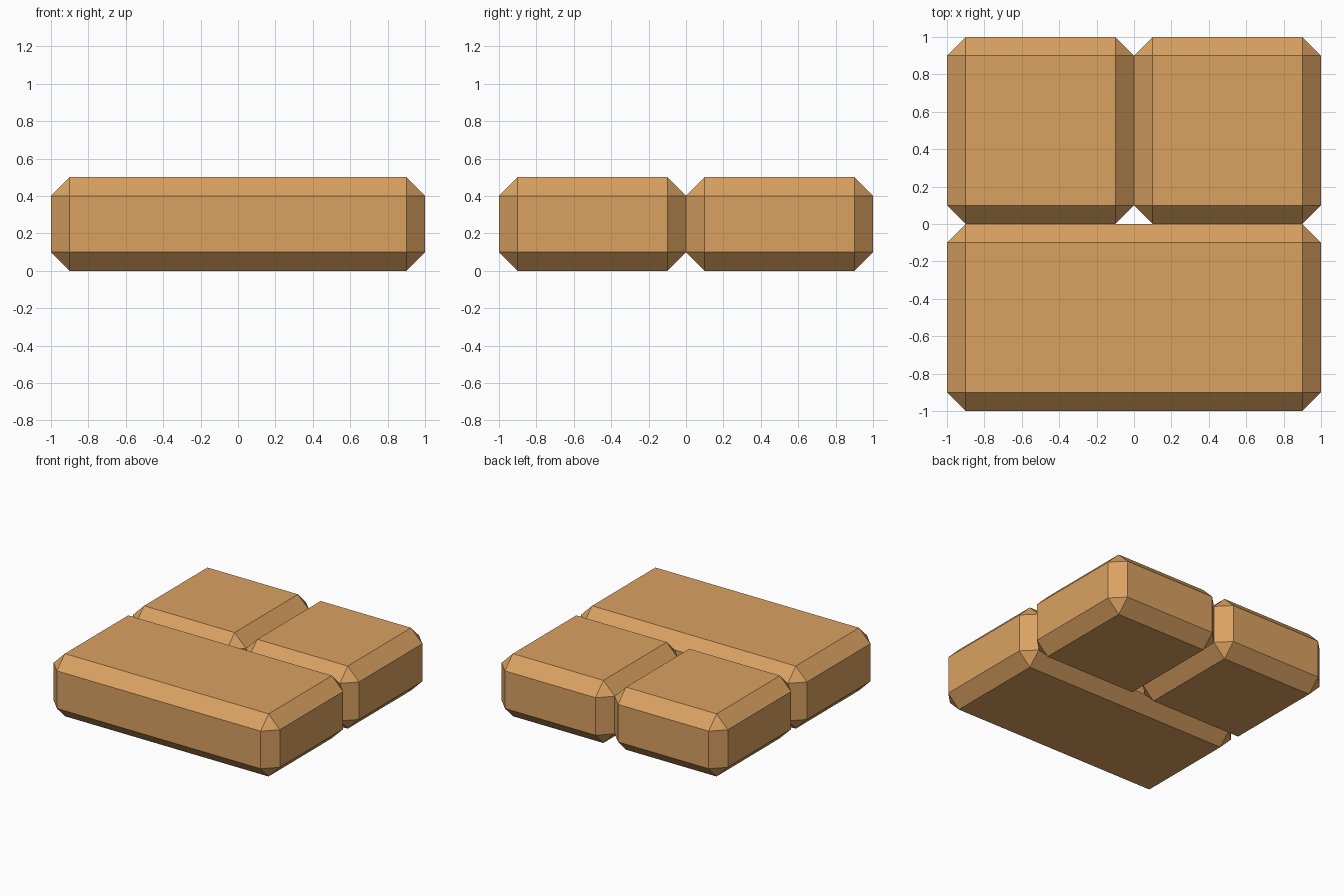
import bpy
import bmesh
from mathutils import Matrix, Vector

if "Cube" in bpy.data.objects:
    bpy.data.objects.remove(bpy.data.objects["Cube"])

# Single warm sandstone colour
stone = bpy.data.materials.new("tan_stone")
stone.diffuse_color = (0.70, 0.36, 0.12, 1.0)
stone.use_nodes = True
stone.node_tree.nodes["Principled BSDF"].inputs["Base Color"].default_value = stone.diffuse_color

HEIGHT = 0.5
CHAMFER = 0.1


def paving_block(name, x, y, width, depth):
    """Box with every edge cut by a flat chamfer, standing on z = 0."""
    bm = bmesh.new()
    bmesh.ops.create_cube(bm, size=1.0)
    bmesh.ops.transform(
        bm, verts=bm.verts,
        matrix=Matrix.Diagonal((width, depth, HEIGHT, 1.0)))
    bmesh.ops.bevel(
        bm, geom=bm.edges[:], offset=CHAMFER, offset_type='OFFSET',
        segments=1, profile=0.5, affect='EDGES', clamp_overlap=True)
    bmesh.ops.recalc_face_normals(bm, faces=bm.faces)
    mesh = bpy.data.meshes.new(name)
    bm.to_mesh(mesh)
    bm.free()
    mesh.materials.append(stone)
    obj = bpy.data.objects.new(name, mesh)
    obj.location = Vector((x, y, HEIGHT / 2))
    bpy.context.collection.objects.link(obj)
    return obj


# Long block across the front
paving_block("long_front_block", 0, -0.5, 2, 1)

# Two square blocks side by side at the back
for side, x in (("left", -0.5), ("right", 0.5)):
    paving_block(f"back_{side}_block", x, 0.5, 1, 1)
